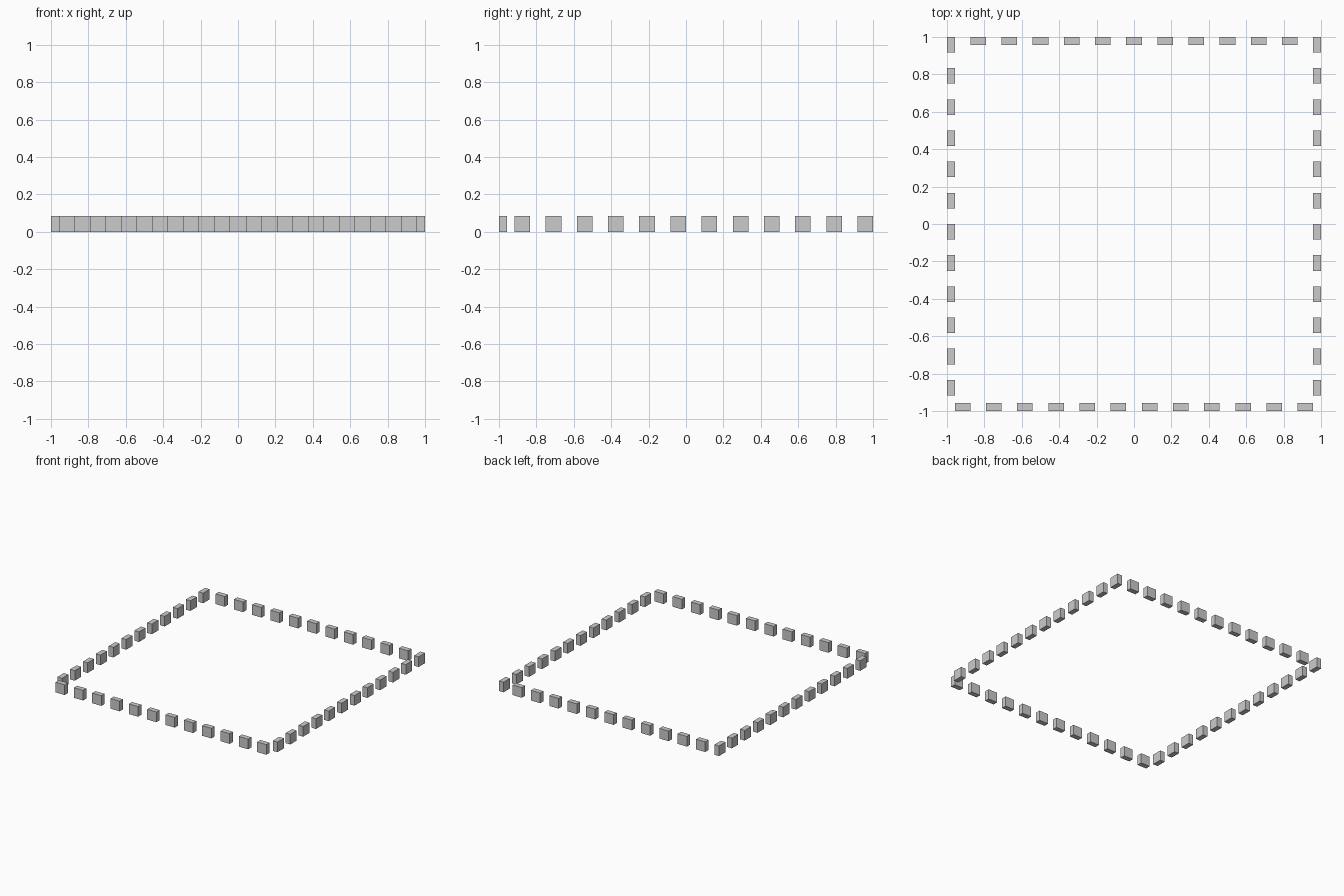
import bpy
import bmesh
from mathutils import Matrix

if "Cube" in bpy.data.objects:
    bpy.data.objects.remove(bpy.data.objects["Cube"])

L = 1 / 12      # merlon length and height
T = 1 / 24      # merlon thickness
STEP = 1 / 6    # spacing between merlons


def merlon_row(name, start, step, count, size):
    """A row of closed blocks; start is the centre of the first one."""
    bm = bmesh.new()
    for i in range(count):
        pos = [start[k] + step[k] * i for k in range(2)]
        m = Matrix.Translation((pos[0], pos[1], L / 2)) @ Matrix.Diagonal((*size, L, 1))
        bmesh.ops.create_cube(bm, size=1, matrix=m)
    mesh = bpy.data.meshes.new(name)
    bm.to_mesh(mesh)
    bm.free()
    obj = bpy.data.objects.new(name, mesh)
    bpy.context.collection.objects.link(obj)


edge = 1 - T / 2

# Side rows, starting flush with the back corners
for side, x in (("left", -edge), ("right", edge)):
    merlon_row(f"{side}_merlons", (x, 1 - L / 2), (0, -STEP), 12, (T, L))

# Back row, between the side rows
merlon_row("back_merlons", (-5 * STEP, edge), (STEP, 0), 11, (L, T))

# Front row, offset by half a step
merlon_row("front_merlons", (-5.5 * STEP, -edge), (STEP, 0), 12, (L, T))
